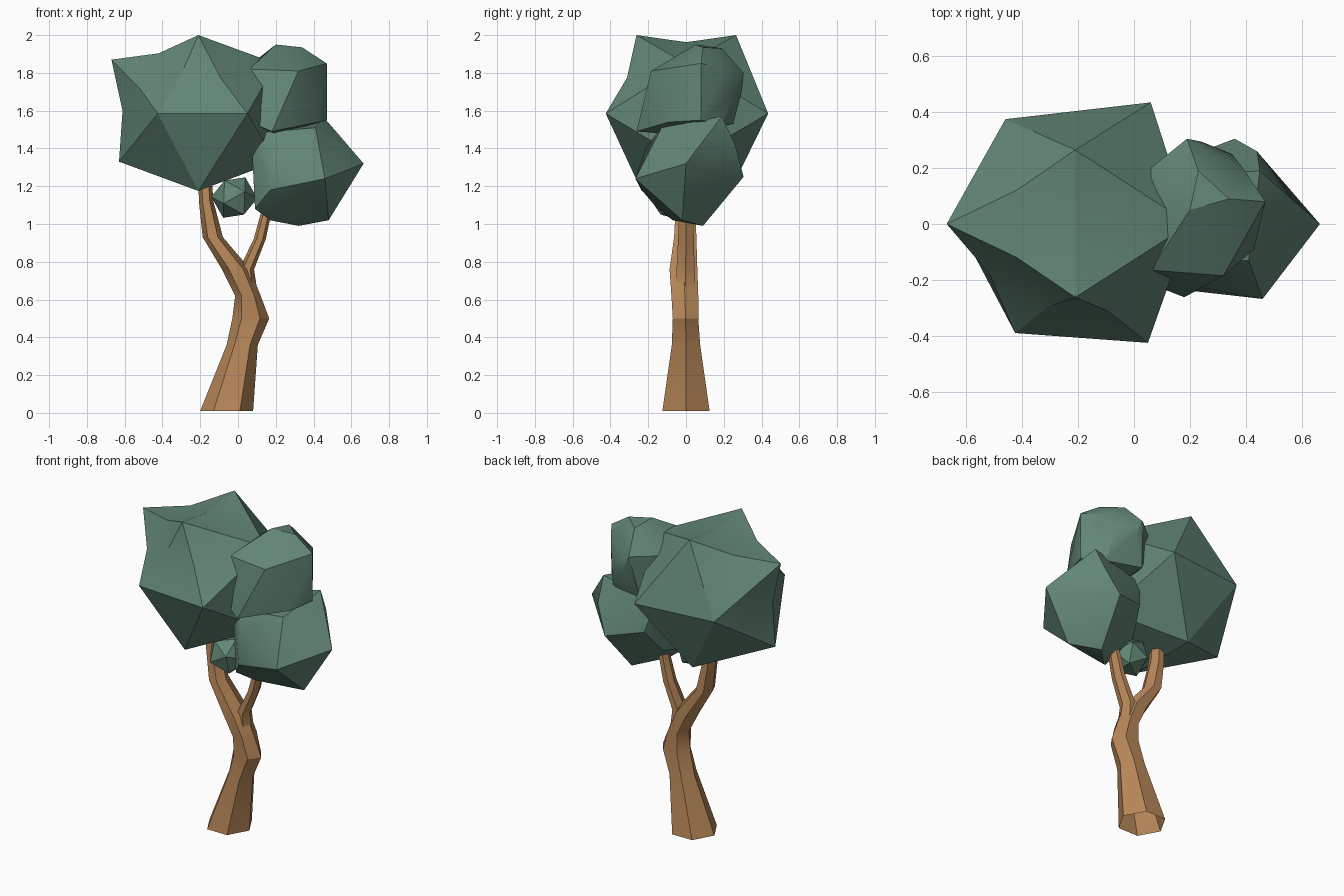
import bpy, bmesh, math
from mathutils import Matrix, Vector

cube = bpy.data.objects.get("Cube")
if cube:
    bpy.data.objects.remove(cube, do_unlink=True)


def material(name, rgb):
    m = bpy.data.materials.new(name)
    m.use_nodes = True
    m.diffuse_color = (*rgb, 1)
    m.node_tree.nodes["Principled BSDF"].inputs["Base Color"].default_value = (*rgb, 1)
    return m


LEAF = material("leaf green", (0.12, 0.235, 0.175))
BARK = material("bark brown", (0.48, 0.245, 0.10))


def finish(bm, name, mat):
    bmesh.ops.recalc_face_normals(bm, faces=bm.faces[:])
    mesh = bpy.data.meshes.new(name)
    bm.to_mesh(mesh)
    bm.free()
    mesh.materials.append(mat)
    ob = bpy.data.objects.new(name, mesh)
    bpy.context.collection.objects.link(ob)
    bpy.ops.object.select_all(action='DESELECT')
    ob.select_set(True)
    bpy.context.view_layer.objects.active = ob
    bpy.ops.object.shade_smooth_by_angle(angle=math.radians(30))


def hull(points):
    """Faceted lump around a few corner points."""
    bm = bmesh.new()
    for p in points:
        bm.verts.new(p)
    bmesh.ops.convex_hull(bm, input=bm.verts[:])
    loose = [v for v in bm.verts if not v.link_faces]
    bmesh.ops.delete(bm, geom=loose, context='VERTS')
    return bm


def loft(name, rings, sides=6):
    """Tube, open at the foot, through rings of (z, x_min, x_max, y_min, y_max)."""
    bm = bmesh.new()
    loops = []
    for z, x0, x1, y0, y1 in rings:
        loop = []
        for i in range(sides):
            a = math.tau * i / sides
            y = math.sin(a) / math.sin(math.tau / 6)
            loop.append(bm.verts.new(((x0 + x1) / 2 + math.cos(a) * (x1 - x0) / 2,
                                      (y0 + y1) / 2 + y * (y1 - y0) / 2, z)))
        loops.append(loop)
    for a, b in zip(loops, loops[1:]):
        for i in range(sides):
            j = (i + 1) % sides
            bm.faces.new((a[i], a[j], b[j], b[i]))
    bm.faces.new(loops[-1])
    finish(bm, name, BARK)


# Trunk leaning into the larger fork, and the thinner second branch
loft("trunk", [
    (0.01, -0.20, 0.08, -0.125, 0.125),
    (0.36, -0.06, 0.105, -0.075, 0.075),
    (0.50, -0.03, 0.165, -0.07, 0.065),
    (0.62, -0.015, 0.12, -0.077, 0.065),
    (0.76, -0.085, 0.065, -0.087, 0.06),
    (0.93, -0.187, -0.08, -0.063, 0.055),
    (1.12, -0.207, -0.13, -0.053, 0.048),
    (1.25, -0.21, -0.14, -0.04, 0.04)])
loft("branch", [
    (0.66, 0.0, 0.10, -0.055, 0.05),
    (0.76, 0.005, 0.085, -0.05, 0.045),
    (0.92, 0.083, 0.147, -0.042, 0.042),
    (1.12, 0.138, 0.19, -0.035, 0.035)])

# Large crown: twenty-sided lump with its upper front edges pressed in
corners = [(-0.67, 0, 1.87), (-0.63, 0, 1.33), (0.2, 0, 1.85), (0.2, 0, 1.33),
           (-0.425, -0.39, 1.585), (0.05, -0.425, 1.585),
           (-0.46, 0.375, 1.585), (0.06, 0.435, 1.585),
           (-0.21, -0.262, 2.0), (-0.21, 0.265, 2.0),
           (-0.21, -0.235, 1.175), (-0.21, 0.235, 1.175)]
bm = hull(corners)
bmesh.ops.subdivide_edges(bm, edges=bm.edges[:], cuts=1, use_grid_fill=True)
centre = Vector((-0.22, 0, 1.585))
for v in bm.verts:
    # only edge midpoints lie this close to the centre
    midpoint = (v.co - centre).length < 0.46
    if midpoint and v.co.z > 1.55 and v.co.x < -0.03 and -0.35 < v.co.y < 0.15:
        v.co = centre.lerp(v.co, 0.91)
finish(bm, "large_crown", LEAF)

# Upper crown
finish(hull([
    (0.06, -0.165, 1.82), (0.32, -0.185, 1.81), (0.18, -0.262, 1.49),
    (0.06, -0.215, 1.54), (0.43, -0.09, 1.54), (0.47, 0.08, 1.85),
    (0.47, 0.08, 1.55), (0.39, 0.2, 1.82), (0.35, 0.25, 1.68),
    (0.2, 0.05, 1.95), (0.34, 0.09, 1.935), (0.23, 0.19, 1.93),
    (0.19, 0.305, 1.8), (0.24, 0.295, 1.7), (0.01, 0.16, 1.8),
    (0.38, 0.19, 1.52), (0.15, 0.25, 1.53), (0.2, 0, 1.47)]), "upper_crown", LEAF)

# Side crown
finish(hull([
    (0.665, 0, 1.32), (0.46, -0.268, 1.24), (0.17, -0.235, 1.18),
    (0.17, -0.215, 1.4), (0.41, -0.13, 1.51), (0.07, -0.15, 1.48),
    (0.45, 0.19, 1.57), (0.1, 0.17, 1.48), (0.44, 0.26, 1.42),
    (0.36, 0.305, 1.25), (0.14, 0.22, 1.3), (0.48, -0.02, 1.02),
    (0.32, 0.09, 0.99), (0.17, -0.07, 1.02), (0.09, -0.15, 1.08),
    (0.09, 0.1, 1.15), (0.53, 0.09, 1.46)]), "side_crown", LEAF)

# Small tuft in the fork
bm = bmesh.new()
bmesh.ops.create_icosphere(
    bm, subdivisions=1, radius=0.122,
    matrix=Matrix.Translation((-0.02, -0.07, 1.14)) @ Matrix.Rotation(0.5, 4, 'Y'))
finish(bm, "small_tuft", LEAF)
